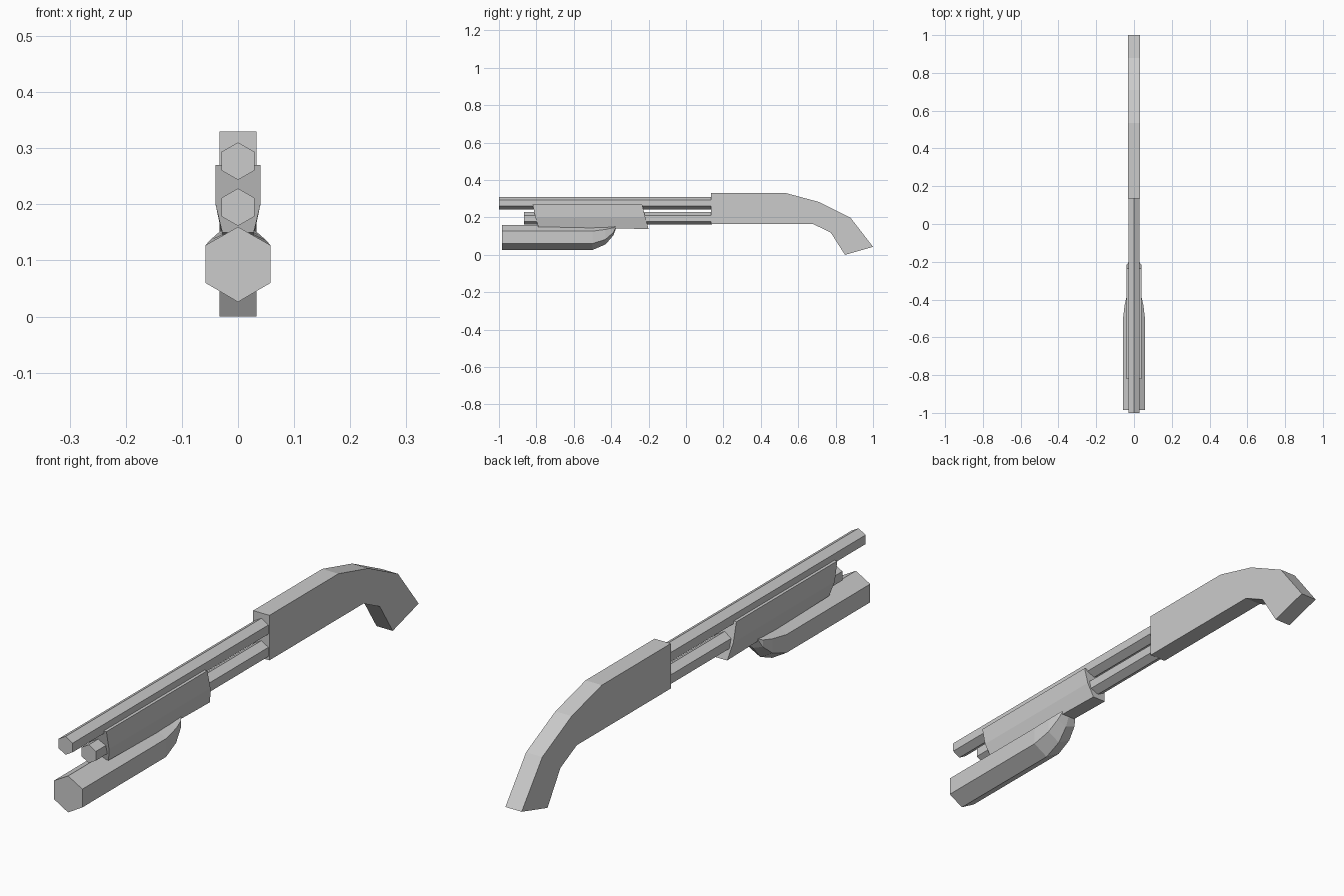
import bpy, bmesh, math

if "Cube" in bpy.data.objects:
    bpy.data.objects.remove(bpy.data.objects["Cube"])


def loft(name, rings):
    """Skin a closed solid through rings that share one vertex count."""
    bm = bmesh.new()
    loops = [[bm.verts.new(p) for p in ring] for ring in rings]
    n = len(loops[0])
    for a, b in zip(loops, loops[1:]):
        for i in range(n):
            j = (i + 1) % n
            bm.faces.new((a[i], a[j], b[j], b[i]))
    bm.faces.new(loops[0])
    bm.faces.new(loops[-1])
    bmesh.ops.recalc_face_normals(bm, faces=bm.faces)
    mesh = bpy.data.meshes.new(name)
    bm.to_mesh(mesh)
    bm.free()
    obj = bpy.data.objects.new(name, mesh)
    bpy.context.collection.objects.link(obj)
    return obj


def hex_ring(y, half, top, upper, lower, bottom):
    return [(0, y, top), (half, y, upper), (half, y, lower),
            (0, y, bottom), (-half, y, lower), (-half, y, upper)]


def hex_tube(name, y0, y1, z, r):
    half = r * math.cos(math.pi / 6)
    loft(name, [hex_ring(y, half, z + r, z + r / 2, z - r / 2, z - r) for y in (y0, y1)])


# Barrel and magazine tube, seated just inside the receiver
hex_tube("barrel", -1.0, 0.14, 0.277, 0.0335)
hex_tube("magazine_tube", -0.865, 0.14, 0.195, 0.0335)

# Receiver and curved grip, one extruded side profile
grip = [(0.135, 0.33), (0.535, 0.33), (0.71, 0.283), (0.88, 0.198), (1.0, 0.043),
        (0.85, 0.0), (0.775, 0.118), (0.68, 0.165), (0.135, 0.165)]
loft("receiver_grip", [[(x, y, z) for y, z in grip] for x in (-0.033, 0.033)])

# Sliding fore-end with slanted ends: (half width, y, z) per level
front = [(0.04, -0.82, 0.27), (0.04, -0.805, 0.20), (0.028, -0.79, 0.15)]
back = [(0.04, -0.235, 0.27), (0.04, -0.217, 0.20), (0.027, -0.2, 0.138)]
loft("fore_end", [[(w, y, z) for w, y, z in end] + [(-w, y, z) for w, y, z in reversed(end)]
                  for end in (front, back)])

# Hexagonal torch under the fore-end, its tail curving up
loft("torch", [hex_ring(*r) for r in (
    (-0.985, 0.058, 0.16, 0.127, 0.06, 0.026),
    (-0.50, 0.058, 0.16, 0.127, 0.06, 0.026),
    (-0.43, 0.050, 0.16, 0.136, 0.083, 0.056),
    (-0.388, 0.040, 0.16, 0.145, 0.12, 0.105),
    (-0.375, 0.032, 0.16, 0.152, 0.145, 0.14))])
